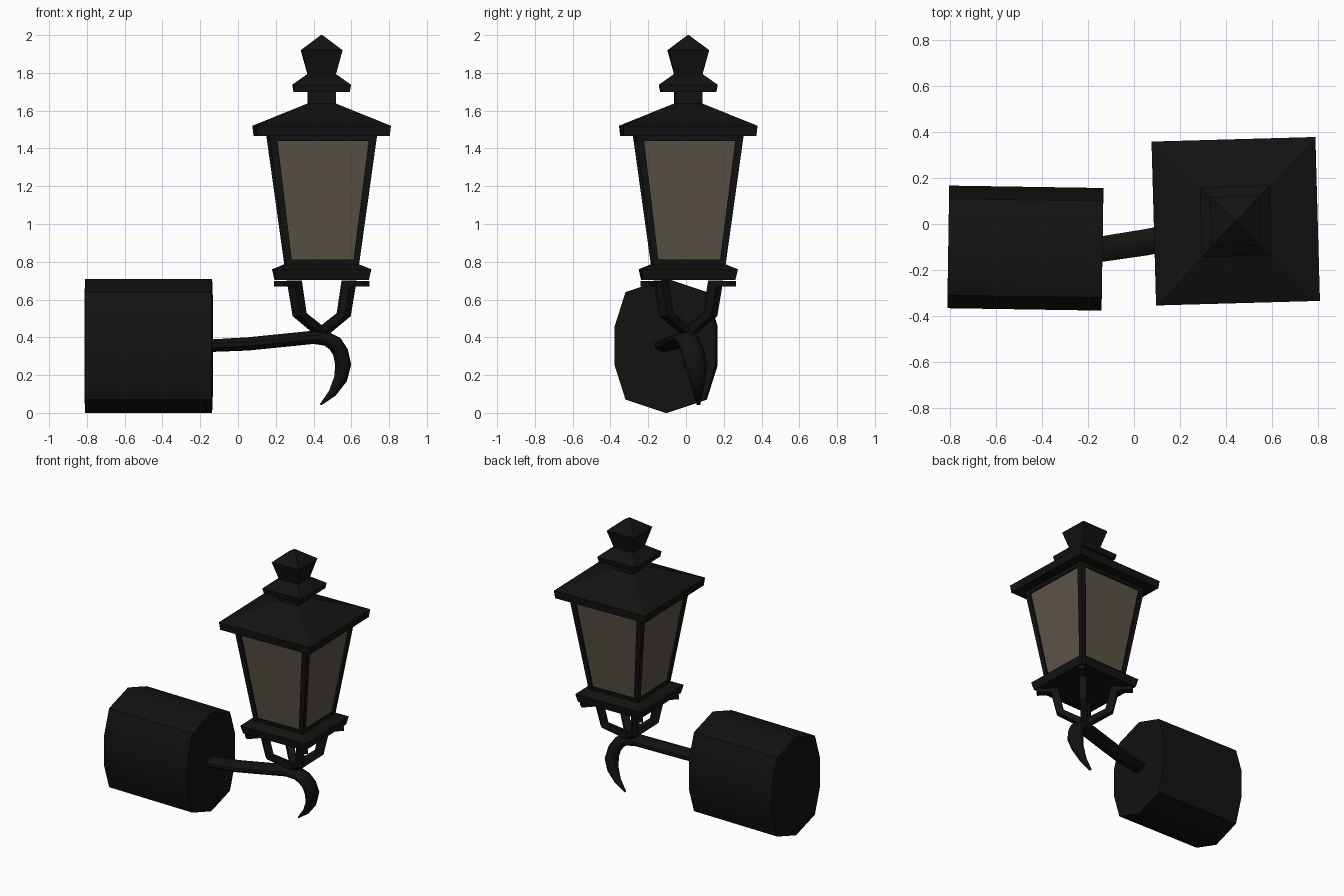
import bpy, bmesh
from math import cos, sin, pi, radians
from mathutils import Vector, Matrix

if "Cube" in bpy.data.objects:
    bpy.data.objects.remove(bpy.data.objects["Cube"])

def material(name, color):
    m = bpy.data.materials.new(name)
    m.diffuse_color = color
    m.use_nodes = True
    m.node_tree.nodes["Principled BSDF"].inputs["Base Color"].default_value = m.diffuse_color
    return m

IRON = material("dark_iron", (0.006, 0.006, 0.0055, 1))
GLASS = material("smoky_glass", (0.105, 0.088, 0.064, 1))
LANTERN = Matrix.Translation((0.443, 0.012, 0)) @ Matrix.Rotation(radians(1.6), 4, 'Z')

def loft(name, rings, mat=IRON, matrix=Matrix(), caps=True, smooth=None):
    """Skin a list of equal-length point rings into one object."""
    bm = bmesh.new()
    vs = [[bm.verts.new(p) for p in r] for r in rings]
    n = len(rings[0])
    for a, b in zip(vs, vs[1:]):
        for i in range(n):
            j = (i + 1) % n
            bm.faces.new((a[i], a[j], b[j], b[i]))
    if caps:
        bm.faces.new(vs[0][::-1])
        bm.faces.new(vs[-1])
    bmesh.ops.recalc_face_normals(bm, faces=bm.faces)
    me = bpy.data.meshes.new(name)
    bm.to_mesh(me)
    bm.free()
    ob = bpy.data.objects.new(name, me)
    bpy.context.collection.objects.link(ob)
    ob.matrix_world = matrix
    me.materials.append(mat)
    if smooth:
        bpy.ops.object.select_all(action='DESELECT')
        ob.select_set(True)
        bpy.context.view_layer.objects.active = ob
        bpy.ops.object.shade_smooth_by_angle(angle=radians(smooth))
    return ob

def square(h, z):
    return [(-h, -h, z), (h, -h, z), (h, h, z), (-h, h, z)]

def square_stack(name, profile, **kw):
    return loft(name, [square(h, z) for h, z in profile], matrix=LANTERN, **kw)

# Roof, neck, collar and finial
square_stack("roof", [(0.34, 1.465), (0.351, 1.465), (0.357, 1.52), (0.075, 1.637)])
square_stack("neck", [(0.073, 1.62), (0.073, 1.71)])
square_stack("collar", [(0.145, 1.70), (0.152, 1.737), (0.065, 1.80)])
square_stack("finial", [(0.07, 1.78), (0.108, 1.92), (0.004, 2.0)])

# Glass body
square_stack("glass_panes", [(0.180, 0.78), (0.274, 1.47)], mat=GLASS, caps=False)

# Lower tray
square_stack("tray", [(0.243, 0.703), (0.256, 0.76), (0.185, 0.79)])

# Tapered corner posts and rails around the glass
def half_width(z):
    return 0.192 + (z - 0.78) * (0.285 - 0.192) / 0.685

for k in range(4):
    turn = LANTERN @ Matrix.Rotation(k * pi / 2, 4, 'Z')
    rings = []
    for z, t in ((0.78, 0.032), (1.467, 0.04)):
        o = half_width(z)
        rings.append([(o, o, z), (o - t, o, z), (o - t, o - t, z), (o, o - t, z)])
    loft(f"corner_post_{k}", rings, matrix=turn)
    for label, z0, z1 in (("lower", 0.78, 0.812), ("upper", 1.44, 1.467)):
        rings = []
        for z in (z0, z1):
            o = half_width(z) - 0.003
            w = o - 0.02
            rings.append([(-w, -o, z), (w, -o, z), (w, -o + 0.03, z), (-w, -o + 0.03, z)])
        loft(f"{label}_rail_{k}", rings, matrix=turn)

    # Bent bracket under each tray corner, with a flat foot tab
    diag = turn @ Matrix.Rotation(pi / 4, 4, 'Z')
    rings = []
    for r, z, dr, dz in ((0.205, 0.70, 0.027, 0), (0.165, 0.52, 0.024, 0.008), (0.0, 0.425, 0.012, 0.02)):
        rings.append([(r + dr, -0.024, z - dz), (r + dr, 0.024, z - dz),
                      (r - dr, 0.024, z + dz), (r - dr, -0.024, z + dz)])
    loft(f"bracket_{k}", rings, matrix=diag)
    rings = [[(0.19, -0.024, z), (0.325, -0.024, z), (0.325, 0.024, z), (0.19, 0.024, z)]
             for z in (0.67, 0.697)]
    loft(f"bracket_tab_{k}", rings, matrix=diag)

# Support arm ending in a tapered hook: x, y, z, thickness, half width
PATH = [(-0.16, -0.112, 0.355, 0.033, 0.058), (0.05, -0.08, 0.365, 0.035, 0.06),
        (0.20, -0.05, 0.38, 0.035, 0.06), (0.40, -0.008, 0.40, 0.035, 0.06),
        (0.47, 0.008, 0.392, 0.038, 0.06), (0.515, 0.02, 0.365, 0.042, 0.06),
        (0.543, 0.036, 0.32, 0.042, 0.062), (0.557, 0.05, 0.255, 0.043, 0.062),
        (0.543, 0.058, 0.18, 0.036, 0.045), (0.50, 0.063, 0.105, 0.022, 0.026),
        (0.438, 0.066, 0.044, 0.005, 0.01)]
pts = [Vector(p[:3]) for p in PATH]
side = Vector((-0.17, 0.985, 0)).normalized()
rings = []
for i, p in enumerate(PATH):
    t = (pts[min(i + 1, len(pts) - 1)] - pts[max(i - 1, 0)]).normalized()
    up = t.cross(side).normalized()
    rings.append([pts[i] + up * p[3] * cos(a) + side * p[4] * sin(a)
                  for a in (j * pi / 5 for j in range(10))])
loft("arm_hook", rings, smooth=50)

# Ten-sided wall mount
half = [(0, 0.355), (0.21, 0.285), (0.267, 0.105), (0.267, -0.105), (0.21, -0.285), (0, -0.355)]
section = half + [(-y, z) for y, z in half[-2:0:-1]]
rings = [[(x, y, z) for y, z in section] for x in (-0.336, 0.336)]
loft("wall_mount", rings, smooth=50,
     matrix=Matrix.Translation((-0.473, -0.105, 0.355)) @ Matrix.Rotation(radians(-0.9), 4, 'Z'))
